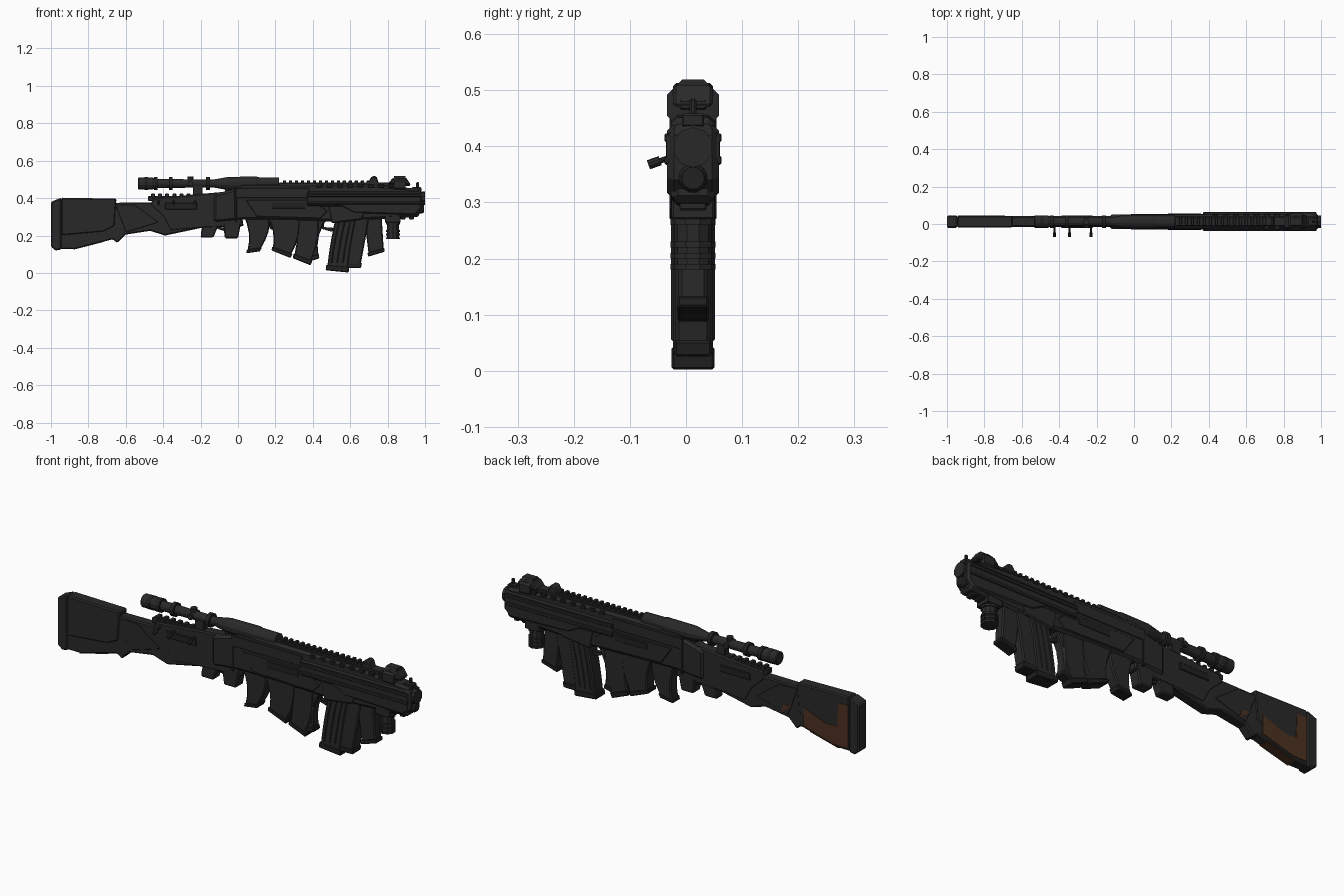
import bpy, bmesh, math
from mathutils import Vector, Matrix

if "Cube" in bpy.data.objects:
    bpy.data.objects.remove(bpy.data.objects["Cube"])

YC = 0.0125  # centre plane of the main body


def material(name, rgb):
    m = bpy.data.materials.new(name)
    m.diffuse_color = (*rgb, 1)
    m.use_nodes = True
    m.node_tree.nodes["Principled BSDF"].inputs["Base Color"].default_value = m.diffuse_color
    return m


GREY = material("gunmetal grey", (0.022, 0.022, 0.022))
DARK = material("dark steel", (0.015, 0.015, 0.015))
WOOD = material("brown wood", (0.075, 0.031, 0.015))


def finish(name, bm, mat, bevel=0):
    bmesh.ops.recalc_face_normals(bm, faces=bm.faces)
    me = bpy.data.meshes.new(name)
    bm.to_mesh(me)
    bm.free()
    me.materials.append(mat)
    ob = bpy.data.objects.new(name, me)
    bpy.context.collection.objects.link(ob)
    if bevel:
        b = ob.modifiers.new("chamfer", 'BEVEL')
        b.width, b.segments, b.limit_method = bevel, 1, 'ANGLE'
        b.angle_limit = math.radians(50)
    return ob


def plate(name, pts, hw, bevel=0.006, mat=GREY, yc=YC):
    """Side profile (x, z) extruded across y."""
    bm = bmesh.new()
    f = bm.faces.new([bm.verts.new((x, yc - hw, z)) for x, z in pts])
    r = bmesh.ops.extrude_face_region(bm, geom=[f])
    bmesh.ops.translate(bm, vec=(0, 2 * hw, 0),
                        verts=[v for v in r["geom"] if isinstance(v, bmesh.types.BMVert)])
    return finish(name, bm, mat, bevel)


def box(name, x0, x1, z0, z1, hw, bevel=0.003, mat=GREY):
    return plate(name, [(x0, z0), (x1, z0), (x1, z1), (x0, z1)], hw, bevel, mat)


def teeth(name, x0, step, count, z0, z1, hw, mat=GREY):
    for i in range(count):
        x = x0 + i * step
        box(name, x, x + step * .55, z0, z1, hw, .003, mat)


def lathe(name, prof, z, n=10, mat=GREY):
    """(x, radius) profile turned about an axis along x."""
    bm = bmesh.new()
    rings = [[bm.verts.new((x, YC + r * math.cos(a), z + r * math.sin(a)))
              for a in (2 * math.pi * (i + .5) / n for i in range(n))] for x, r in prof]
    for a, b in zip(rings, rings[1:]):
        for i in range(n):
            bm.faces.new((a[i], a[(i + 1) % n], b[(i + 1) % n], b[i]))
    bm.faces.new(rings[0])
    bm.faces.new(rings[-1])
    return finish(name, bm, mat)


def rod(name, p, q, r, n=10):
    p, q = Vector(p), Vector(q)
    rot = Vector((0, 0, 1)).rotation_difference(q - p).to_matrix().to_4x4()
    bm = bmesh.new()
    bmesh.ops.create_cone(bm, cap_ends=True, segments=n, radius1=r, radius2=r,
                          depth=(q - p).length, matrix=Matrix.Translation((p + q) / 2) @ rot)
    return finish(name, bm, GREY)


def hanging(name, x_top, x_low, z_low, w_top, w_low, slope, hw, bow=0, base=True):
    """Tapered grip or magazine bowed along its length, with a wider base plate."""
    def edge(s, t, grow=1):
        w = (w_top + (w_low - w_top) * t) * grow
        x = x_top + (x_low - x_top) * t + bow * math.sin(math.pi * t) + s * w / 2
        return x, .31 + (z_low - .31) * t + s * slope * t * w / 2
    end = .93 if base else 1
    steps = [i * end / 4 for i in range(5)]
    plate(name, [edge(-1, t) for t in steps] + [edge(1, t) for t in reversed(steps)], hw)
    if base:
        plate(name + "_base", [edge(s, t, 1.12) for s, t in ((-1, .9), (-1, 1), (1, 1), (1, .9))],
              hw + .002, .004, DARK)


# Shoulder stock with butt plate and cheek rest
plate("stock", [(-.98, .385), (-.645, .375), (-.2, .38), (-.2, .24), (-.39, .20), (-.47, .225),
                (-.60, .205), (-.645, .16), (-.67, .18), (-.87, .127), (-.98, .127)], .027)
plate("butt_plate", [(-1, .38), (-.945, .402), (-.945, .125), (-.975, .12), (-1, .14)], .033)
plate("cheek_rest", [(-.945, .402), (-.65, .397), (-.66, .25), (-.72, .22), (-.945, .20)], .031)
plate("stock_neck_panel", [(-.66, .37), (-.55, .365), (-.42, .27), (-.60, .215)], .029, .004)

# Wood showing through the stock
side = YC + .0315
plate("wood_side_panel", [(-.94, .36), (-.885, .36), (-.88, .24), (-.82, .235), (-.69, .285),
                          (-.69, .19), (-.86, .142), (-.94, .142)], .002, 0, WOOD, side)
plate("wood_neck_panel", [(-.63, .275), (-.575, .265), (-.56, .222)], .002, 0, WOOD, side - .002)
plate("wood_lower_strip", [(-.88, .134), (-.72, .178), (-.72, .165), (-.88, .124)], .024, 0, WOOD)

# Rear receiver with its rail
plate("rear_receiver", [(-.47, .365), (-.45, .40), (0, .44), (.03, .25), (-.2, .24),
                        (-.36, .225), (-.40, .30)], .029)
box("rear_rail", -.48, -.21, .385, .412, .018)
teeth("rear_rail_tooth", -.465, .038, 7, .40, .424, .02)
box("bolt_panel", -.39, -.22, .34, .375, .033, .003, DARK)

# Bolt handles with knobs
for x in (-.425, -.345, -.23):
    rod("bolt_handle", (x, 0, .39), (x, -.058, .37), .005)
    rod("bolt_knob", (x, -.046, .3745), (x, -.067, .367), .0085)

# Scope with rings, turrets and mounts
lathe("scope", [(-.535, .03), (-.53, .034), (-.46, .034), (-.44, .025), (-.13, .022),
                (-.05, .037), (.10, .038), (.115, .034), (.22, .033)], .478, 12)
for x in (-.50, -.45, -.37, -.17):
    lathe("scope_ring", [(x, .035), (x + .02, .035)], .478, 12, DARK)
rod("scope_turret", (-.255, YC, .48), (-.255, YC, .515), .017)
rod("scope_side_turret", (-.255, YC - .034, .478), (-.255, YC + .034, .478), .014)
for x in (-.24, -.07, .06):
    box("scope_mount", x, x + .05, .41, .47, .018)

# Main receiver with panels
plate("main_receiver", [(-.13, .42), (0, .455), (.01, .48), (.66, .475), (.97, .45), (.97, .30),
                        (.52, .275), (.03, .285), (-.13, .27)], .039, .012)
box("receiver_cover", -.015, .38, .40, .455, .042)
plate("receiver_lower_panel", [(.04, .39), (.40, .39), (.48, .33), (.44, .29), (.1, .30)], .042, .004)
box("ejection_port", .18, .36, .345, .378, .0435, .002, DARK)
box("receiver_seam", -.018, -.006, .275, .455, .041, .002, DARK)

# Top rail
box("top_rail", .22, .92, .465, .483, .024)
teeth("top_rail_tooth", .24, .032, 16, .478, .495, .022)

# Handguard with side ribs, vents and lower teeth
plate("handguard", [(.36, .44), (.97, .44), (.985, .42), (.985, .34), (.95, .305), (.62, .315),
                    (.55, .35), (.36, .35)], .046, .012)
for z in (.375, .415):
    box("handguard_rib", .37, .975, z - .008, z + .008, .051)
teeth("handguard_vent", .42, .055, 9, .455, .472, .041, DARK)
teeth("handguard_tooth", .69, .045, 6, .286, .31, .024)

# Muzzles
lathe("upper_muzzle", [(.93, .048), (.975, .05), (.98, .036), (1, .036)], .398)
lathe("muzzle_bore", [(.99, .014), (1, .014)], .398, 8, DARK)
lathe("lower_muzzle", [(.90, .026), (.985, .026), (.995, .02)], .343, 12, DARK)
lathe("muzzle_shroud", [(.84, .05), (.955, .052), (.97, .044)], .40, 8)

# Sights
plate("front_sight", [(.80, .475), (.825, .505), (.86, .513), (.90, .508), (.925, .47)], .036)
lathe("sight_hood", [(.835, .05), (.895, .05)], .473, 8)
plate("middle_sight", [(.69, .475), (.715, .517), (.74, .517), (.755, .475)], .024)
box("front_post", .953, .967, .44, .485, .006)
box("post_base", .93, .98, .435, .458, .02)

# Grips and magazines hanging below
hanging("rear_grip", -.11, -.165, .19, .10, .07, 0, .027, -.01, False)
hanging("second_grip", -.03, -.035, .185, .11, .07, 0, .030, 0, False)
hanging("slanted_grip", .10, .08, .11, .14, .065, .15, .029, .02)
hanging("short_magazine", .24, .23, .10, .18, .09, -.4, .032, .02)
hanging("curved_magazine", .36, .34, .06, .14, .085, -.4, .029, .02)
hanging("angled_grip", .43, .41, .07, .12, .045, .3, .025, -.03)
hanging("large_magazine", .58, .53, .008, .11, .11, -.1, .036, -.005)
hanging("straight_magazine", .64, .615, .025, .13, .075, 0, .031)
hanging("front_magazine", .72, .74, .10, .095, .08, .3, .026)
plate("magazine_well", [(.48, .36), (.50, .265), (.66, .285), (.70, .36)], .042)

# Raised ribs on the large magazine
for i in range(3):
    hanging("magazine_rib", .55 + i * .03, .50 + i * .03, .05, .012, .012, 0, .039, -.005, False)

# Trigger guards
for x in (-.12, .16, .44):
    plate("trigger_guard", [(x, .30), (x + .01, .235), (x + .06, .22), (x + .085, .24),
                            (x + .02, .245), (x + .015, .30)], .010, 0, DARK)

# Vertical foregrip with rings
rod("foregrip", (.828, YC, .18), (.828, YC, .30), .034)
for z in (.185, .205, .225, .265):
    rod("foregrip_ring", (.828, YC, z - .005), (.828, YC, z + .005), .04)
box("foregrip_mount", .785, .87, .27, .31, .038)
